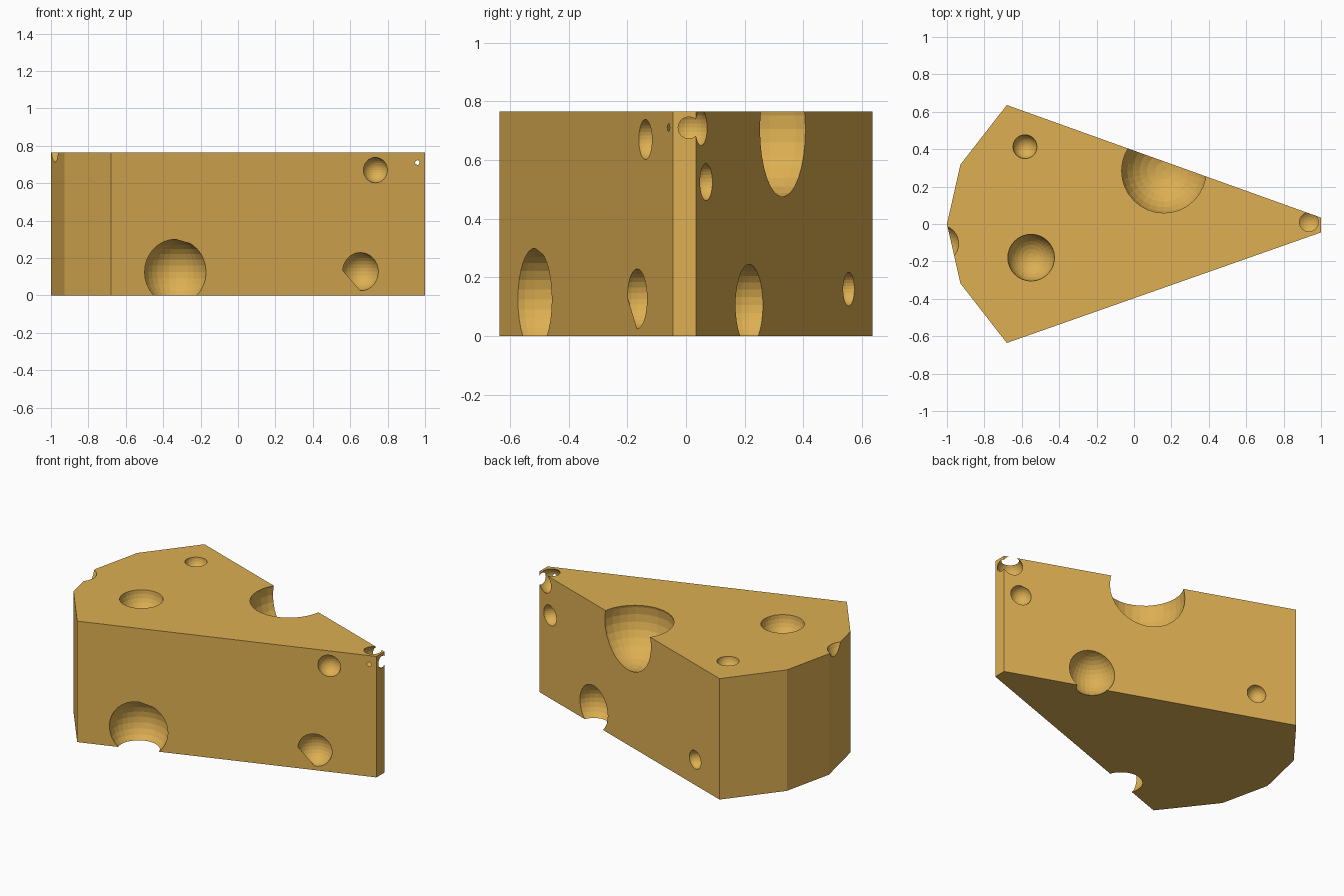
import bpy, bmesh
from mathutils import Matrix, Vector

if "Cube" in bpy.data.objects:
    bpy.data.objects.remove(bpy.data.objects["Cube"])

H = 0.765  # wedge height

cheese_mat = bpy.data.materials.new("cheese yellow")
cheese_mat.diffuse_color = (0.72, 0.43, 0.085, 1)
cheese_mat.use_nodes = True
cheese_mat.node_tree.nodes["Principled BSDF"].inputs["Base Color"].default_value = cheese_mat.diffuse_color


def make_object(name, bm):
    mesh = bpy.data.meshes.new(name)
    bm.to_mesh(mesh)
    bm.free()
    mesh.materials.append(cheese_mat)
    obj = bpy.data.objects.new(name, mesh)
    bpy.context.collection.objects.link(obj)
    return obj


# Wedge body: extruded outline with blunt tip and faceted rind
outline = [(-1, 0), (-0.928, -0.318), (-0.68, -0.636), (1, -0.045),
           (1, 0.034), (-0.68, 0.636), (-0.928, 0.318)]
bm = bmesh.new()
base = bm.faces.new([bm.verts.new((x, y, 0)) for x, y in outline])
top = bmesh.ops.extrude_face_region(bm, geom=[base])["geom"]
bmesh.ops.translate(bm, vec=(0, 0, H),
                    verts=[v for v in top if isinstance(v, bmesh.types.BMVert)])
bmesh.ops.recalc_face_normals(bm, faces=bm.faces)
wedge = make_object("cheese_wedge", bm)


def side_hole(side, x, z, r, out=0.0):
    """Bubble whose opening on a long side has radius r, centre pushed out."""
    edge = 0.045 if side < 0 else 0.034
    slope = (0.636 - edge) / 1.68
    normal = Vector((slope, side, 0)).normalized()
    centre = Vector((x, side * (0.636 - (x + 0.68) * slope), z)) + normal * out
    return centre, (r * r + out * out) ** 0.5


# Bubbles: centre and radius
holes = [
    ((0.16, 0.285, 0.705), 0.235),     # large notch in top back edge
    ((0.935, 0.01, 0.71), 0.075),      # tip
    ((-1.037, -0.105, 0.80), 0.106),   # rind edge
    ((-0.55, -0.18, H), 0.125),        # top
    ((-0.583, 0.413, H), 0.064),
    side_hole(-1, -0.335, 0.125, 0.175),
    side_hole(-1, 0.183, 0.385, 0.122),
    side_hole(-1, 0.655, 0.127, 0.102),
    side_hole(-1, 0.735, 0.67, 0.068),
    side_hole(-1, -0.297, 0.57, 0.042, 0.04),
    side_hole(1, 0.494, 0.106, 0.139),
    side_hole(1, -0.452, 0.16, 0.057),
    side_hole(1, 0.903, 0.525, 0.063),
]
bm = bmesh.new()
for centre, radius in holes:
    bmesh.ops.create_uvsphere(bm, u_segments=32, v_segments=16, radius=radius,
                              matrix=Matrix.Translation(centre))
cutter = make_object("hole_cutter", bm)
cutter.hide_render = True
cutter.display_type = 'WIRE'

# Cut the bubbles out of the wedge
cut = wedge.modifiers.new("holes", 'BOOLEAN')
cut.operation = 'DIFFERENCE'
cut.solver = 'EXACT'
cut.object = cutter
